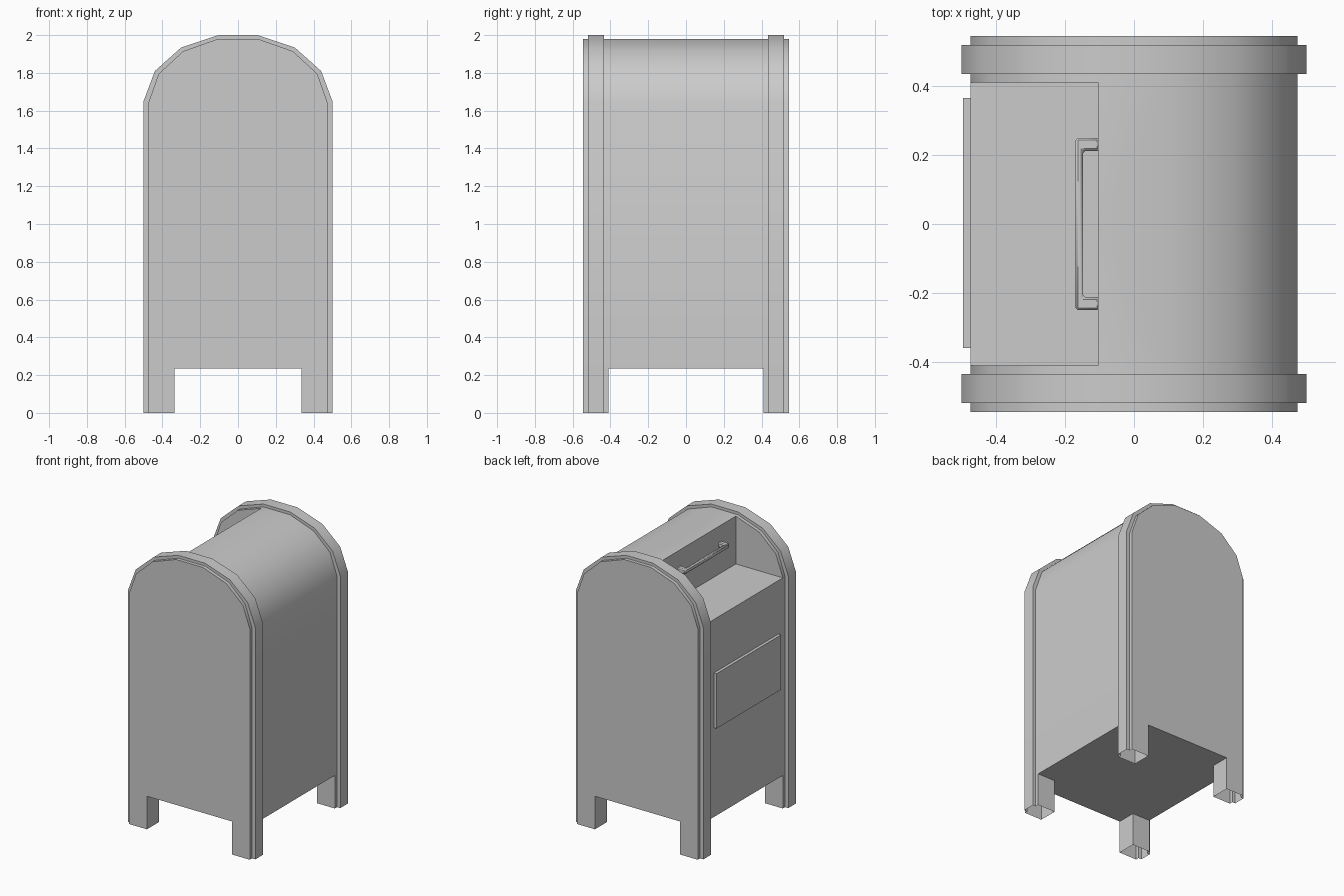
import bpy, bmesh, math
from mathutils import Matrix

if "Cube" in bpy.data.objects:
    bpy.data.objects.remove(bpy.data.objects["Cube"])


def finish(name, bm, angle=35):
    bmesh.ops.recalc_face_normals(bm, faces=bm.faces[:])
    me = bpy.data.meshes.new(name)
    bm.to_mesh(me)
    bm.free()
    ob = bpy.data.objects.new(name, me)
    bpy.context.collection.objects.link(ob)
    bpy.ops.object.select_all(action='DESELECT')
    ob.select_set(True)
    bpy.context.view_layer.objects.active = ob
    bpy.ops.object.shade_smooth_by_angle(angle=math.radians(angle))
    return ob


LEG_X, LEG_Z, LEG_Y = 0.335, 0.235, 0.41
SLOT_X, SLOT_Z = 0.105, 1.64          # hatch back wall and shelf height

# Right half of the arch, bottom to top (x, z)
inner = [(0.475, SLOT_Z), (0.42, 1.795), (0.29, 1.915), (SLOT_X, 1.98)]
outer = [(0.50, 1.65), (0.44, 1.81), (0.30, 1.935), (SLOT_X, 2.0)]


def flip(points):
    return [(-x, z) for x, z in reversed(points)]


def section(arch):
    """Closed outline of an end: leg, arch and mirrored leg."""
    w = arch[0][0]
    half = [(LEG_X, LEG_Z), (LEG_X, 0), (w, 0), (w, LEG_Z)] + arch
    return half + flip(half)


def ring(bm, pts, y):
    return [bm.verts.new((x, y, z)) for x, z in pts]


def strip(bm, a, b, skip=()):
    n = len(a)
    for i in range(n):
        if i not in skip:
            j = (i + 1) % n
            bm.faces.new((a[i], a[j], b[j], b[i]))


# Body: one half along y, then mirrored; leg bottoms stay open
bm = bmesh.new()
stations = [(inner, 0.545), (inner, 0.52), (outer, 0.52),
            (outer, 0.435), (inner, 0.435), (inner, LEG_Y)]
rings = [ring(bm, section(arch), y) for arch, y in stations]
n = len(rings[0])
for a, b in zip(rings, rings[1:]):
    strip(bm, a, b, skip=(1, n - 3))
bm.faces.new(rings[0])

# Inner leg faces and hatch end wall
w = inner[0][0]
for s in (-1, 1):
    bm.faces.new(ring(bm, [(s * LEG_X, LEG_Z), (s * LEG_X, 0),
                           (s * w, 0), (s * w, LEG_Z)], LEG_Y))
bm.faces.new(ring(bm, flip(inner) + [(-SLOT_X, SLOT_Z)], LEG_Y))

# Middle run with open hatch on the left
mid = [(-LEG_X, LEG_Z), (LEG_X, LEG_Z), (w, LEG_Z)] + inner + \
      [(-SLOT_X, 1.98), (-SLOT_X, SLOT_Z), (-w, SLOT_Z), (-w, LEG_Z)]
strip(bm, ring(bm, mid, LEG_Y), ring(bm, mid, 0))
bmesh.ops.remove_doubles(bm, verts=bm.verts[:], dist=1e-4)
bmesh.ops.mirror(bm, geom=bm.verts[:] + bm.edges[:] + bm.faces[:],
                 matrix=Matrix(), axis='Y', merge_dist=1e-4)
finish("mailbox_body", bm)

# Label panel on the left side
bm = bmesh.new()
bmesh.ops.create_cube(bm, size=1, matrix=Matrix.Translation((-0.48, 0.0025, 1.065))
                      @ Matrix.Diagonal((0.032, 0.725, 0.39, 1)))
finish("side_panel", bm)

# Pull handle on the hatch wall
bm = bmesh.new()
half = [(-0.10, 0.212), (-0.148, 0.212)]
tip = [(-0.17, 0.25), (-0.10, 0.25)]
u = tip + half + [(x, -y) for x, y in reversed(half)] + [(x, -y) for x, y in reversed(tip)]
face = bm.faces.new([bm.verts.new((x, y, 1.833)) for x, y in u])
ext = bmesh.ops.extrude_face_region(bm, geom=[face])
bmesh.ops.translate(bm, vec=(0, 0, 0.034),
                    verts=[v for v in ext["geom"] if isinstance(v, bmesh.types.BMVert)])
handle = finish("hatch_handle", bm)
bev = handle.modifiers.new("soft_edges", 'BEVEL')
bev.width = 0.007
bev.segments = 1
